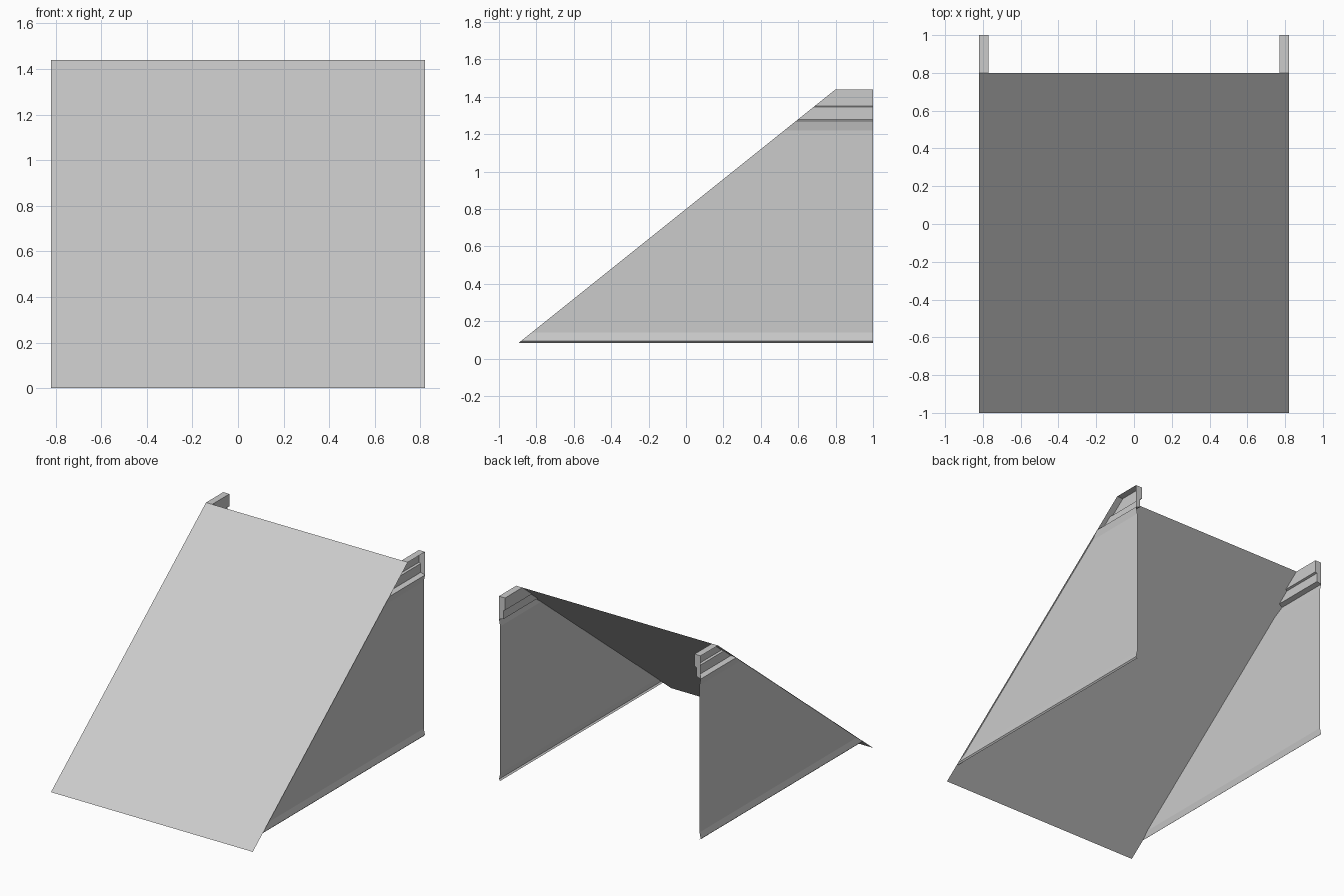
import bpy

cube = bpy.data.objects.get("Cube")
if cube:
    bpy.data.objects.remove(cube, do_unlink=True)

# Single grey finish
grey = bpy.data.materials.new("light_grey")
grey.use_nodes = True
colour = (0.6, 0.6, 0.6, 1)
grey.diffuse_color = colour
grey.node_tree.nodes["Principled BSDF"].inputs["Base Color"].default_value = colour

HALF, BACK, SLOPE = 0.82, 1.0, 0.8


def add_part(name, verts, faces):
    mesh = bpy.data.meshes.new(name)
    mesh.from_pydata(verts, [], faces)
    mesh.materials.append(grey)
    obj = bpy.data.objects.new(name, mesh)
    bpy.context.collection.objects.link(obj)
    return obj


def slope_y(z):
    return z / SLOPE - 1


def add_side(name, side, profile):
    """Sheet swept from the ramp surface to the back along a profile."""
    verts = []
    for x, z in profile:
        verts += [(side * x, slope_y(z), z), (side * x, BACK, z)]
    faces = []
    for i in range(len(profile) - 1):
        a = 2 * i
        face = (a, a + 1, a + 3, a + 2)
        faces.append(face if side < 0 else face[::-1])
    add_part(name, verts, faces)


# Sloping deck
TOP = 1.44
add_part("ramp_deck",
         [(-HALF, -1, 0), (HALF, -1, 0),
          (HALF, slope_y(TOP), TOP), (-HALF, slope_y(TOP), TOP)],
         [(0, 1, 2, 3)])

# Profiles run from top to bottom as distance from centre and height
rail = [(0.82, TOP), (0.77, TOP), (0.77, 1.35), (0.785, 1.345),
        (0.785, 1.28), (0.82, 1.27)]
panel = [(0.82, 1.27), (0.81, 1.22), (0.81, 0.14), (0.82, 0.095), (0.81, 0.085)]

for label, side in (("left", 1), ("right", -1)):
    add_side(label + "_top_rail", side, rail)
    add_side(label + "_side_panel", side, panel)
    # Plate closing the back end of the rail
    order = tuple(range(len(rail)))
    add_part(label + "_rail_end",
             [(side * x, BACK, z) for x, z in rail],
             [order[::-1] if side < 0 else order])
